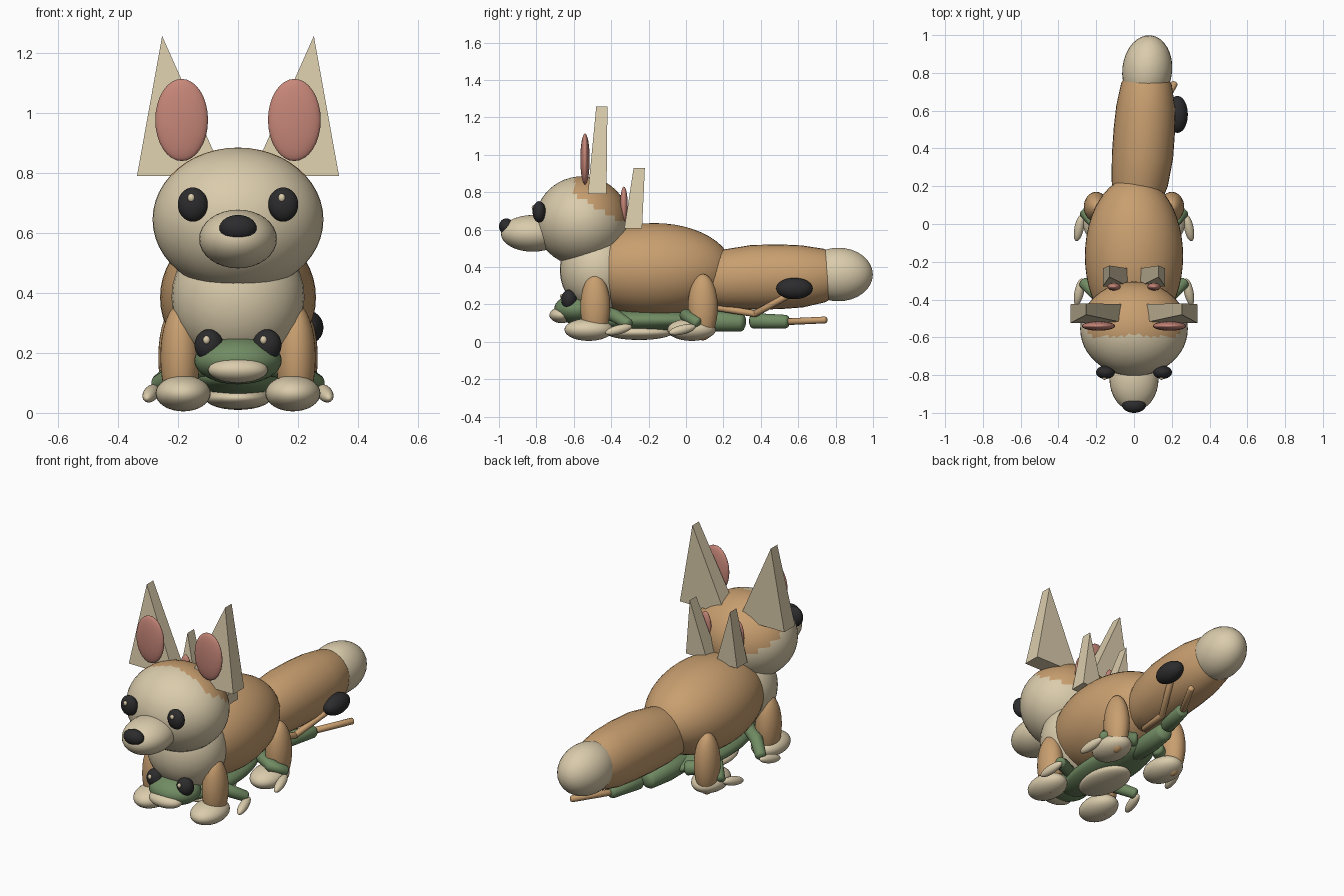
import bpy, bmesh, math
from mathutils import Vector, Matrix

if "Cube" in bpy.data.objects:
    bpy.data.objects.remove(bpy.data.objects["Cube"])


def material(name, rgb):
    m = bpy.data.materials.new(name)
    m.diffuse_color = (*rgb, 1)
    m.use_nodes = True
    m.node_tree.nodes["Principled BSDF"].inputs["Base Color"].default_value = m.diffuse_color
    return m


TAN = material("tan_fur", (0.58, 0.345, 0.16))
CREAM = material("cream_fur", (0.70, 0.60, 0.41))
PINK = material("pink_skin", (0.57, 0.24, 0.19))
GREEN = material("green_skin", (0.165, 0.26, 0.125))
BLACK = material("black_gloss", (0.025, 0.025, 0.027))


def finish(bm, name, mats, smooth=True):
    bmesh.ops.recalc_face_normals(bm, faces=bm.faces)
    me = bpy.data.meshes.new(name)
    bm.to_mesh(me)
    bm.free()
    for m in mats:
        me.materials.append(m)
    for p in me.polygons:
        p.use_smooth = smooth
    ob = bpy.data.objects.new(name, me)
    bpy.context.collection.objects.link(ob)
    return ob


def ball(name, c, r, mat, rot=(0, 0, 0), seg=32, mat2=None, rule=None):
    """Ellipsoid; faces whose centre meets the rule take the second colour."""
    bm = bmesh.new()
    bmesh.ops.create_uvsphere(bm, u_segments=seg, v_segments=seg // 2, radius=1)
    turn = Matrix.Identity(4)
    for a, axis in zip(rot, "XYZ"):
        turn = Matrix.Rotation(math.radians(a), 4, axis) @ turn
    bm.transform(Matrix.Translation(c) @ turn @ Matrix.Diagonal((*r, 1)))
    if rule:
        for f in bm.faces:
            f.material_index = int(rule(f.calc_center_median()))
    return finish(bm, name, [mat, mat2] if mat2 else [mat])


def tube(name, pts, radii, mat, squash=1.0, n=20):
    """Round loft along points, with domed ends."""
    pts = [Vector(p) for p in pts]
    stations = []
    for i, (p, r) in enumerate(zip(pts, radii)):
        d = (pts[min(i + 1, len(pts) - 1)] - pts[max(i - 1, 0)]).normalized()
        if i == 0:
            stations += [(p - d * r * .5 * math.cos(a), r * math.sin(a), d) for a in (.15, .5, 1.0)]
        stations.append((p, r, d))
        if i == len(pts) - 1:
            stations += [(p + d * r * .5 * math.cos(a), r * math.sin(a), d) for a in (1.0, .5, .15)]
    bm = bmesh.new()
    rings = []
    for p, r, d in stations:
        side = d.cross(Vector((0, 0, 1))).normalized()
        up = side.cross(d)
        rings.append([bm.verts.new(p + side * r * squash * math.cos(t) + up * r * math.sin(t))
                      for t in (2 * math.pi * k / n for k in range(n))])
    for a, b in zip(rings, rings[1:]):
        for k in range(n):
            bm.faces.new((a[k], a[(k + 1) % n], b[(k + 1) % n], b[k]))
    bm.faces.new(rings[0])
    bm.faces.new(rings[-1])
    return finish(bm, name, [mat])


def ear(name, s, outer, inner, tip, z0, z1, base_y, tip_y):
    """Flat triangular wedge, thinner at the tip."""
    bm = bmesh.new()
    front, back = [[bm.verts.new(v) for v in ((s * outer, base_y[i], z0), (s * inner, base_y[i], z0),
                                              (s * tip, tip_y[i], z1))] for i in (0, 1)]
    bm.faces.new(front)
    bm.faces.new(back)
    for k in range(3):
        j = (k + 1) % 3
        bm.faces.new((front[k], front[j], back[j], back[k]))
    return finish(bm, name, [CREAM], smooth=False)


# Head with a tan cap at the upper back
ball("head", (0, -.555, .645), (.285, .25, .24), CREAM, seg=48, mat2=TAN,
     rule=lambda c: c.y > -.595 + .1 * max(0, .12 - abs(c.x)) and c.z > .79 - (c.y + .59) * .62)
ball("muzzle", (0, -.82, .58), (.13, .17, .098), CREAM)
ball("nose", (0, -.96, .617), (.062, .04, .043), BLACK)

# Torso, cream at the chest
ball("body", (0, -.17, .385), (.26, .42, .25), TAN, seg=48, mat2=CREAM,
     rule=lambda c: c.y < -.43 + max(0, c.z - .48) * .3)
ball("chest", (0, -.47, .385), (.222, .205, .23), CREAM)

# Bushy tail with a pale tip
tube("tail", [(.01, .10, .325), (.03, .22, .335), (.045, .36, .345), (.055, .50, .348),
              (.062, .62, .35), (.066, .74, .355), (.068, .82, .358)],
     [.13, .16, .173, .173, .166, .143, .10], TAN, squash=.94, n=32)
ball("tail_tip", (.07, .815, .36), (.132, .185, .143), CREAM, rot=(0, 0, -6))

for s, side in ((-1, "left"), (1, "right")):
    # Face and ears
    ball("eye_" + side, (s * .151, -.785, .695), (.05, .035, .057), BLACK)
    ball("eye_glint_" + side, (s * .151 - .005, -.815, .717), (.012, .010, .014), CREAM, seg=12)
    ear("large_ear_" + side, s, .337, .045, .253, .79, 1.257, (-.525, -.425), (-.48, -.42))
    ball("large_inner_ear_" + side, (s * .188, -.54, .977), (.088, .025, .137), PINK)
    ear("small_ear_" + side, s, .165, .03, .13, .605, .93, (-.33, -.235), (-.28, -.22))
    ball("small_inner_ear_" + side, (s * .106, -.332, .735), (.035, .02, .095), PINK)

    # Legs and paws
    for name, y, x in (("front", -.485, .193), ("hind", .09, .2)):
        ball(f"{name}_leg_{side}", (s * x, y, .185), (.066, .08, .178), TAN)
    ball("front_paw_" + side, (s * .183, -.52, .065), (.092, .13, .06), CREAM)
    ball("hind_paw_" + side, (s * .183, .03, .065), (.092, .13, .06), CREAM)

    # Eyes and limbs of the small green companion
    ball("companion_eye_" + side, (s * .097, -.625, .226), (.048, .042, .053), BLACK)
    ball("companion_glint_" + side, (s * .095 - .01, -.663, .243), (.012, .010, .014), CREAM, seg=12)
    tube("companion_arm_" + side, [(s * .1, -.44, .16), (s * .19, -.38, .14), (s * .265, -.31, .095)],
         [.035, .035, .03], GREEN)
    tube("companion_leg_" + side, [(s * .08, .1, .13), (s * .22, .0, .14), (s * .26, .06, .1)],
         [.04, .035, .03], GREEN)
    for name, y in (("hand", -.36), ("foot", -.02)):
        ball(f"companion_{name}_{side}", (s * .29, y, .065), (.025, .075, .025), CREAM,
             rot=(14, 0, s * 12))

# Companion head and trunk
ball("companion_head", (0, -.58, .175), (.146, .125, .08), GREEN)
ball("companion_snout", (0, -.665, .143), (.1, .065, .043), CREAM)
ball("companion_body", (0, -.22, .115), (.14, .36, .06), GREEN)
ball("companion_belly", (0, -.25, .05), (.11, .18, .04), CREAM)

# Companion tail in segments, ending in a thin rod
tube("companion_tail_base", [(0, .02, .115), (.015, .16, .11), (.035, .295, .105)],
     [.05, .056, .05], GREEN)
tube("companion_tail_middle", [(.06, .36, .112), (.105, .535, .108)], [.042, .036], GREEN)
tube("companion_tail_rod", [(.11, .55, .108), (.215, .745, .117)], [.018, .018], TAN, n=12)

# Bent stalk carrying a dark bulb
tube("stalk_lower", [(.05, .15, .185), (.11, .37, .15)], [.018, .018], TAN, n=12)
tube("stalk_upper", [(.11, .37, .15), (.2, .55, .25)], [.018, .018], TAN, n=12)
ball("stalk_bulb", (.23, .58, .285), (.055, .098, .057), BLACK)
